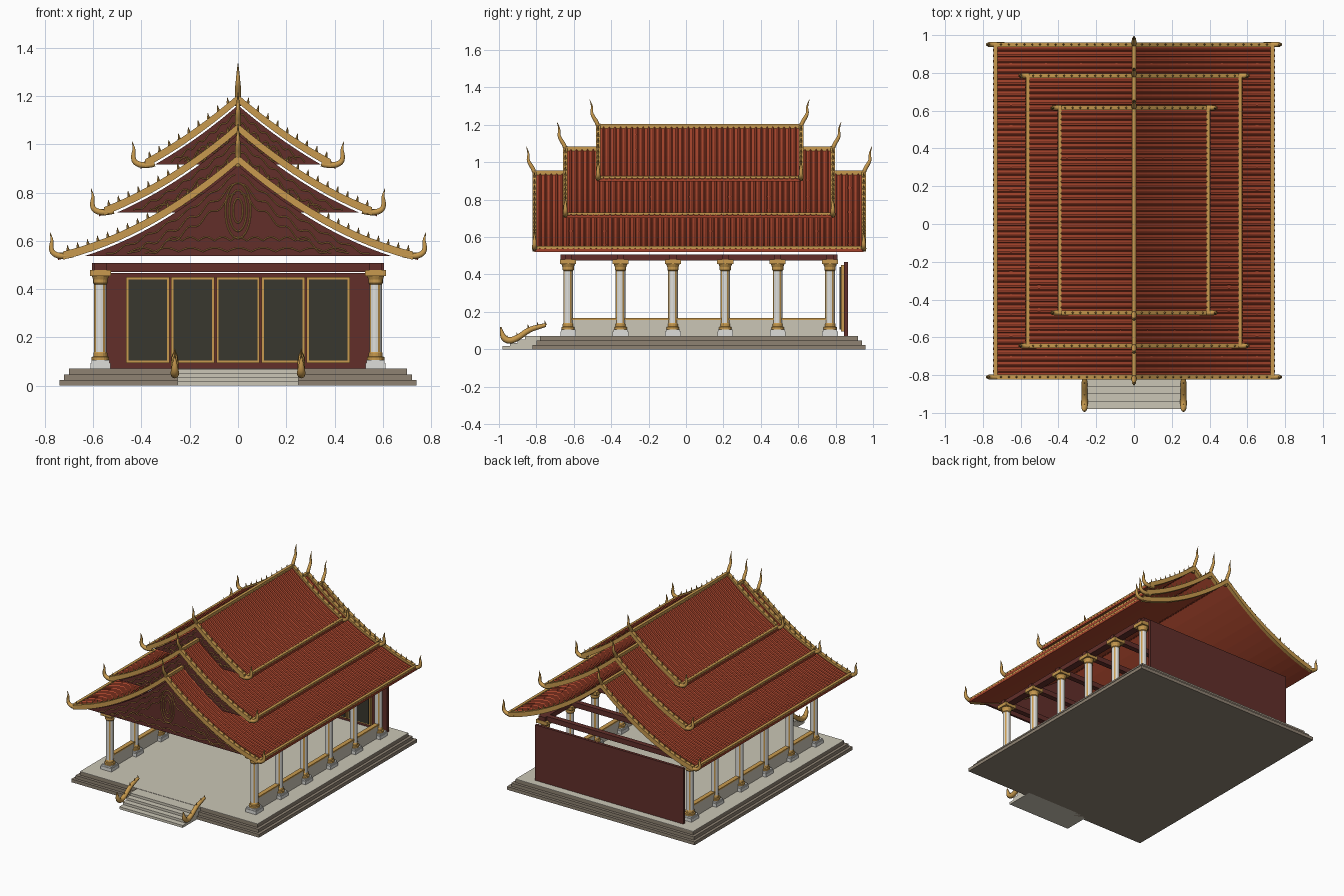
import bpy, bmesh, math
from mathutils import Vector

old = bpy.data.objects.get("Cube")
if old:
    bpy.data.objects.remove(old, do_unlink=True)


def material(name, *srgb):
    lin = [((c / 255 + 0.055) / 1.055) ** 2.4 for c in srgb] + [1]
    m = bpy.data.materials.new(name)
    m.use_nodes = True
    m.diffuse_color = lin
    m.node_tree.nodes["Principled BSDF"].inputs["Base Color"].default_value = lin
    return m


RED = material("roof tile red", 166, 68, 44)
MAROON = material("maroon wood", 98, 47, 42)
GOLD = material("gold trim", 200, 154, 78)
STONE = material("pale stone", 203, 198, 182)
BASE = material("dark stone", 142, 130, 114)
PANEL = material("dark panel", 56, 55, 46)
WHITE = material("column white", 222, 222, 218)


def finish(name, bm, *mats):
    bmesh.ops.recalc_face_normals(bm, faces=bm.faces)
    me = bpy.data.meshes.new(name)
    bm.to_mesh(me)
    bm.free()
    for m in mats:
        me.materials.append(m)
    ob = bpy.data.objects.new(name, me)
    bpy.context.collection.objects.link(ob)
    return ob


def box(name, mat, x, y, z):
    """Box from three (low, high) ranges."""
    bm = bmesh.new()
    bmesh.ops.create_cube(bm, size=1)
    for v in bm.verts:
        v.co = [r[0] + (c + 0.5) * (r[1] - r[0]) for c, r in zip(v.co, (x, y, z))]
    return finish(name, bm, mat)


def prism(name, mat, outline, y0, y1):
    """Extrude an x-z outline along y."""
    bm = bmesh.new()
    face = bm.faces.new([bm.verts.new((x, y0, z)) for x, z in outline])
    ext = bmesh.ops.extrude_face_region(bm, geom=[face])["geom"]
    for v in ext:
        if isinstance(v, bmesh.types.BMVert):
            v.co.y = y1
    return finish(name, bm, mat)


def tubes(name, mat, paths, kind="POLY", res=0, closed=False):
    """Tapered tubes along paths of (x, y, z, radius), made into one mesh."""
    cu = bpy.data.curves.new(name, "CURVE")
    cu.dimensions = "3D"
    cu.bevel_depth, cu.bevel_resolution = 1, res
    cu.use_fill_caps = True
    for path in paths:
        sp = cu.splines.new(kind)
        sp.points.add(len(path) - 1)
        for p, (x, y, z, r) in zip(sp.points, path):
            p.co, p.radius = (x, y, z, 1), r
        sp.use_cyclic_u = closed
        sp.use_smooth = res > 0
        if kind == "NURBS":
            sp.order_u, sp.use_endpoint_u, sp.resolution_u = 3, True, 5
    cu.materials.append(mat)
    ob = bpy.data.objects.new(name, cu)
    bpy.context.collection.objects.link(ob)
    bpy.ops.object.select_all(action="DESELECT")
    ob.select_set(True)
    bpy.context.view_layer.objects.active = ob
    bpy.ops.object.convert(target="MESH")
    return ob


# Stepped base and floor
for i in range(3):
    k = 0.02 * i
    box(f"base_step_{i}", BASE, (k - .74, .74 - k), (k - .82, .96 - k), (.023 * i, .023 * (i + 1)))
box("floor", STONE, (-.7, .7), (-.78, .92), (.067, .072))

# Front stairs with serpent rails
for i in range(4):
    box(f"stair_{i}", STONE, (-.25, .25), (.04 * i - .98, -.78), (0, .0175 * (i + 1)))
rail = [(-.99, .12, .003), (-.985, .07, .016), (-.95, .042, .018), (-.9, .06, .016),
        (-.84, .105, .015), (-.79, .12, .013), (-.75, .13, .01)]
for s, side in ((1, "left"), (-1, "right")):
    tubes(f"{side}_stair_rail", GOLD, [[(s * .262, y, z, r) for y, z, r in rail]], "NURBS", 2)
    tubes(f"{side}_rail_spikes", GOLD, [[(s * .262, y, z, .007), (s * .262, y - .006, z + r + .014, .001)]
                                       for y, z, r in rail[1:]])


# Columns: lathed shaft with gold bands and gold flutes
def column():
    prof = [(.036, .105), (.036, .118), (.029, .122), (.029, .135), (.026, .14), (.026, .42),
            (.03, .425), (.03, .44), (.036, .455), (.04, .47)]
    n = 16
    bm = bmesh.new()
    rings = [[bm.verts.new((r * math.cos(math.tau * i / n), r * math.sin(math.tau * i / n), z))
              for i in range(n)] for r, z in prof]
    for k in range(len(rings) - 1):
        for i in range(n):
            j = (i + 1) % n
            f = bm.faces.new((rings[k][i], rings[k][j], rings[k + 1][j], rings[k + 1][i]))
            f.material_index = 0 if k == 4 and i % 4 != 1 else 1
    for mat, h, z0, z1 in ((0, .042, .07, .095), (0, .038, .095, .106), (1, .043, .455, .48)):
        new = bmesh.ops.create_cube(bm, size=1)["verts"]
        for v in new:
            v.co = (v.co.x * 2 * h, v.co.y * 2 * h, z0 + (v.co.z + .5) * (z1 - z0))
        for f in {f for v in new for f in v.link_faces}:
            f.material_index = mat
    return finish("column", bm, WHITE, GOLD)


rows = [-.63 + .28 * i for i in range(6)]
first = column()
for s in (-1, 1):
    for y in rows:
        ob = first if (s, y) == (-1, rows[0]) else first.copy()
        if ob is not first:
            bpy.context.collection.objects.link(ob)
        ob.location = (s * .57, y, 0)
    # Side beams and low walls between the columns
    box("side_beam", MAROON, (s * .57 - .025, s * .57 + .025), (-.67, .81), (.474, .508))
    box("low_wall", STONE, (s * .57 - .012, s * .57 + .012), (-.63, .77), (.07, .158))
    box("low_wall_rail", GOLD, (s * .57 - .016, s * .57 + .016), (-.63, .77), (.158, .168))
for y in rows:
    box("cross_beam", MAROON, (-.605, .605), (y - .018, y + .018), (.472, .508))

# Back wall with five framed panels
box("back_wall", MAROON, (-.585, .585), (.845, .865), (.07, .468))
for i in range(-2, 3):
    c = .187 * i
    box("panel_frame", GOLD, (c - .09, c + .09), (.828, .846), (.095, .45))
    box("panel", PANEL, (c - .08, c + .08), (.822, .83), (.105, .44))


# Three roof tiers sharing one sagging slope
def drop(x):
    return .86 * abs(x) - .425 * x * x


def slope(top, w, n=12):
    return [(w * i / n, top - drop(w * i / n)) for i in range(-n, n + 1)]


def band(top, w, lo, hi):
    pts = slope(top, w)
    return [(x, z + hi) for x, z in pts] + [(x, z + lo) for x, z in reversed(pts)]


def gable_paths(top, w, y):
    """Vine lines that follow the slope, and a row of scallops above the bottom edge."""
    bottom = top - drop(w)
    out = []
    for off, amp in ((.055, .007), (.095, .012), (.135, .012)):
        for s in (-1, 1):
            path = []
            for i in range(60):
                x = .012 + w * i / 60
                z = top - drop(x) - off + amp * math.sin(i * .9)
                if z > bottom + .012:
                    path.append((s * x, y, z, .0022))
            out.append(path)
    for row in range(2):
        z0 = bottom + .02 + .045 * row
        half = w * (.6 - .2 * row)
        out.append([(x, y, z0 + .016 * abs(math.sin(i * .35)), .0022)
                    for i in range(81) for x in [half * (i / 40 - 1)]])
    return out


tiers = [("lower", .94, .745, -.81, .95), ("middle", 1.07, .575, -.645, .785), ("upper", 1.19, .405, -.47, .615)]
for name, top, w, y0, y1 in tiers:
    eave = top - drop(w)
    prism(f"{name}_roof", RED, band(top, w, -.014, 0), y0, y1)
    # Tile ribs running down both slopes
    count = round((y1 - y0) / .03)
    half = slope(top, w, 8)
    ribs = []
    for i in range(1, count):
        y = y0 + (y1 - y0) * i / count
        ribs += [[(x, y, z, .007) for x, z in part] for part in (half[:9], half[8:])]
    tubes(f"{name}_roof_ribs", RED, ribs)
    # Ridge and eave trim
    box(f"{name}_ridge", GOLD, (-.01, .01), (y0, y1), (top - .01, top + .015))
    for s in (-1, 1):
        box(f"{name}_eave_trim", GOLD, (s * (w - .012) - .01, s * (w - .012) + .01), (y0, y1), (eave - .006, eave + .016))
    # Front gable board, ending where the slope meets the eave height
    edge = [(x, z - .028) for x, z in slope(top, w, 40) if z - .028 > eave]
    prism(f"{name}_gable", MAROON, edge, y0 + .02, y0 + .035)
    tubes(f"{name}_gable_vines", GOLD, [p for p in gable_paths(top, w, y0 + .019) if len(p) > 2])
    # Bargeboards, flame spikes, eave horns and ridge finials at both ends
    for d, y in ((-1, y0), (1, y1)):
        end = "front" if d < 0 else "back"
        ya, yb = y - .012, y + .012
        prism(f"{name}_{end}_bargeboard", GOLD, band(top, w - .02, -.018, .016), ya, yb)
        spikes, horns = [], []
        n = round(w / .042)
        for s in (-1, 1):
            for i in range(1, n):
                x = w * i / n
                z = top - drop(x) + .014
                spikes.append([(s * x, y, z, .007), (s * (x + .004), y, z + .024, .001)])
            horns.append([(s * (w + a), y, eave + b, r) for a, b, r in
                          ((-.06, .008, .013), (-.02, -.002, .015), (.025, .012, .013),
                           (.03, .045, .01), (.024, .07, .007), (.034, .1, .001))])
        tubes(f"{name}_{end}_spikes", GOLD, spikes)
        tubes(f"{name}_{end}_eave_horns", GOLD, horns, "NURBS", 1)
        tubes(f"{name}_{end}_finial", GOLD, [[(0, y + d * a, top + b, r) for a, b, r in
              ((-.01, -.03, .012), (.004, .02, .013), (.024, .05, .012), (.036, .075, .009),
               (.03, .11, .006), (.045, .145, .001))]], "NURBS", 1)

# Oval medallion on the lower gable
rings = [[(a * math.cos(t), -.792, .725 + b * math.sin(t), .003)
          for t in [math.tau * i / 32 for i in range(32)]]
         for a, b in ((.052, .115), (.036, .085), (.02, .05))]
tubes("gable_medallion", GOLD, rings, closed=True)
